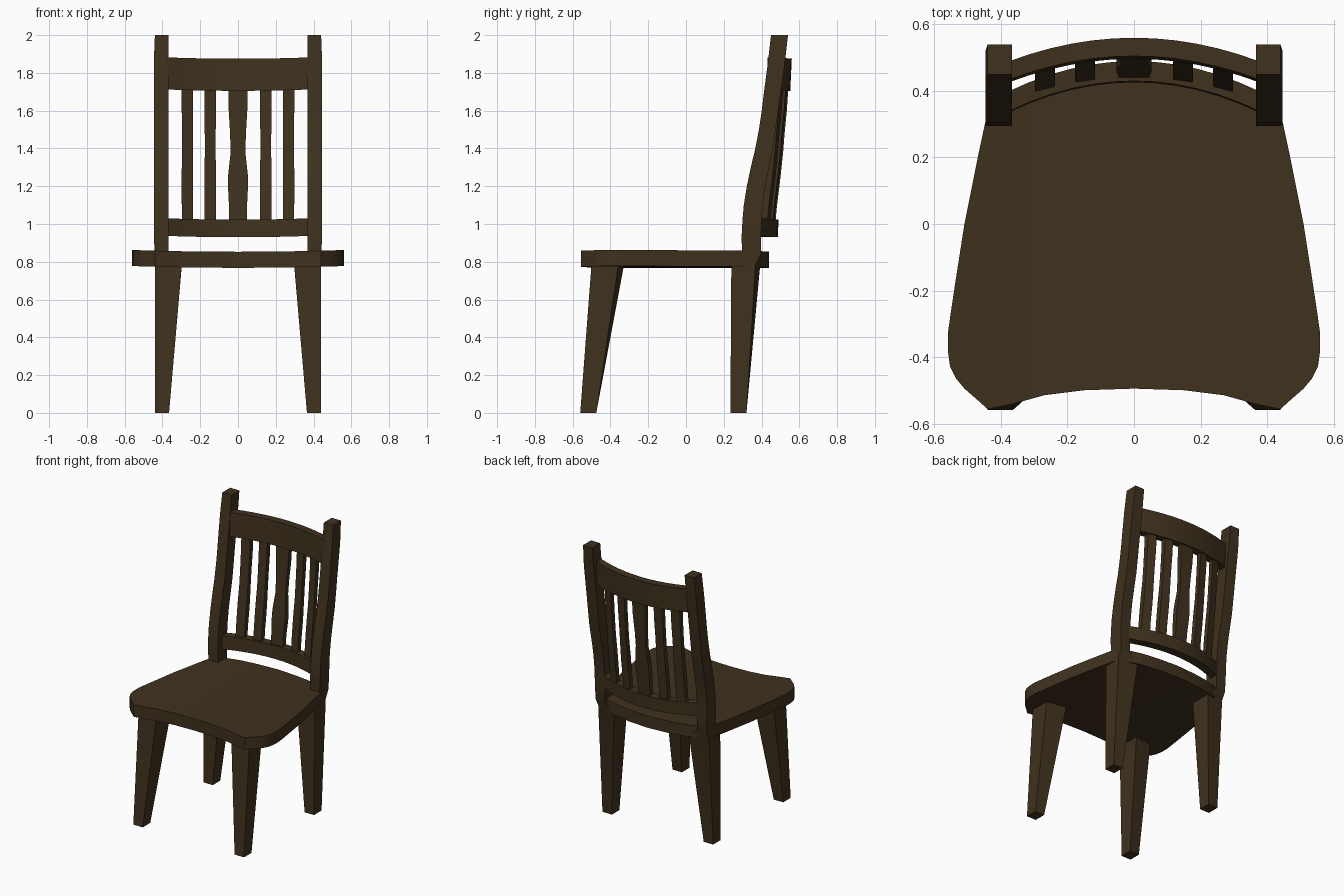
import bpy, bmesh

if "Cube" in bpy.data.objects:
    bpy.data.objects.remove(bpy.data.objects["Cube"])

wood = bpy.data.materials.new("dark_wood")
wood.diffuse_color = (0.05, 0.031, 0.013, 1)
wood.use_nodes = True
wood.node_tree.nodes["Principled BSDF"].inputs["Base Color"].default_value = wood.diffuse_color


def loft(name, sections, mirror=False):
    """Skin a chain of four-cornered sections and cap both ends."""
    bm = bmesh.new()
    rings = [[bm.verts.new(p) for p in s] for s in sections]
    for a, b in zip(rings, rings[1:]):
        for i in range(4):
            j = (i + 1) % 4
            bm.faces.new((a[i], a[j], b[j], b[i]))
    bm.faces.new(rings[0])
    bm.faces.new(rings[-1])
    bmesh.ops.recalc_face_normals(bm, faces=bm.faces[:])
    me = bpy.data.meshes.new(name)
    bm.to_mesh(me)
    bm.free()
    me.materials.append(wood)
    ob = bpy.data.objects.new(name, me)
    bpy.context.collection.objects.link(ob)
    if mirror:
        ob.modifiers.new("mirror", 'MIRROR').use_mirror_merge = False
    bpy.ops.object.select_all(action='DESELECT')
    ob.select_set(True)
    bpy.context.view_layer.objects.active = ob
    bpy.ops.object.shade_smooth_by_angle(angle=0.5)
    return ob


def cross_x(x, y0, y1, z0, z1):
    return [(x, y0, z0), (x, y1, z0), (x, y1, z1), (x, y0, z1)]


def cross_z(z, x0, x1, y0, y1, inner=0.0, bow=0.0):
    """Level section; inner deepens the inside back corner, bow curves it."""
    pts = [(x0, y0), (x1, y0), (x1, y1), (x0, y1 + inner)]
    return [(x, y - bow * x * x, z) for x, y in pts]


# Seat: front/back edge at each station across the width, slightly dished
half = [(0, -.495, .44), (.15, -.50, .43), (.27, -.515, .412), (.36, -.54, .385),
        (.44, -.557, .34), (.47, -.53, .20), (.51, -.495, .0), (.535, -.465, -.16),
        (.553, -.43, -.28), (.56, -.38, -.33)]
stations = [(-x, a, b) for x, a, b in half[:0:-1]] + half
loft("seat", [cross_x(x, a, b, .768 + .03 * x * x, .853 + .03 * x * x)
              for x, a, b in stations])

# Front legs, tapering to the floor
loft("front_legs", [cross_z(0, .365, .44, -.56, -.475),
                    cross_z(.79, .297, .44, -.50, -.357, .03)], True)

# Back legs running up into the curved back posts
posts = [(.84, .297, .397), (.93, .294, .397), (1.02, .299, .40), (1.1, .306, .406),
         (1.2, .322, .42), (1.3, .343, .44), (1.4, .367, .461), (1.5, .386, .475),
         (1.6, .401, .488), (1.7, .413, .502), (1.85, .433, .523), (2.0, .45, .54)]
loft("back_legs_and_posts",
     [cross_z(0, .365, .44, .235, .32), cross_z(.785, .297, .44, .24, .368, .025)]
     + [cross_z(z, .367, .446 if .9 < z < 1.9 else .44, a, b) for z, a, b in posts], True)


# Bowed rails between the posts
def rail(name, front, back, z0, z1, bow, lean):
    secs = []
    for i in range(-6, 7):
        x = .38 * i / 6
        d = bow * x * x
        up = .05 * x * x
        secs.append([(x, front - d - lean, z0 + up), (x, back - d - lean, z0 + up),
                     (x, back - d, z1 + up), (x, front - d, z1 + up)])
    loft(name, secs)


rail("top_rail", .505, .56, 1.705, 1.875, .5, .008)
rail("lower_rail", .43, .49, .93, 1.023, .64, .004)

# Back slats following the curve of the posts
curve = [(1.0, .44, .474, .046), (1.1, .448, .483, .048), (1.2, .46, .496, .053),
         (1.26, .467, .503, .052), (1.38, .482, .515, .039), (1.48, .492, .523, .042),
         (1.6, .502, .535, .049), (1.73, .509, .544, .051)]
loft("centre_slat", [cross_z(z, -w, w, a, b, 0, .5) for z, a, b, w in curve])
for name, cx in (("inner_slats", .147), ("outer_slats", .268)):
    loft(name, [cross_z(z, cx - .024 - w * .12, cx + .024 + w * .12, a, b, 0, .5)
                for z, a, b, w in curve], True)
